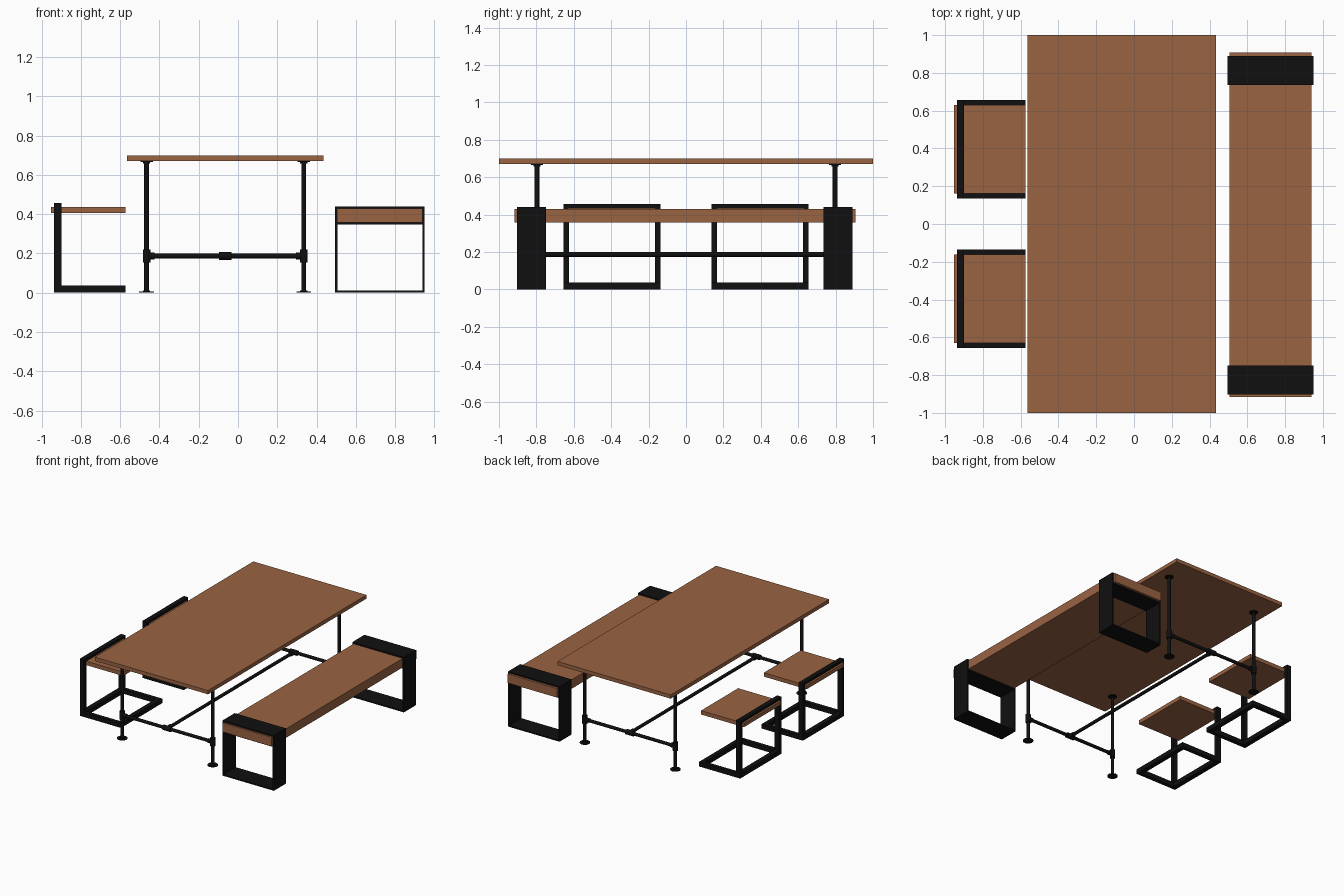
import bpy
from mathutils import Vector

if "Cube" in bpy.data.objects:
    bpy.data.objects.remove(bpy.data.objects["Cube"])


def material(name, rgb):
    m = bpy.data.materials.new(name)
    m.diffuse_color = (*rgb, 1)
    m.use_nodes = True
    m.node_tree.nodes["Principled BSDF"].inputs["Base Color"].default_value = m.diffuse_color
    return m


WOOD = material("brown wood", (0.32, 0.125, 0.055))
BLACK = material("black metal", (0.005, 0.005, 0.005))


def box(name, x, y, z, mat):
    """Box given by (low, high) ranges."""
    c = [(a + b) / 2 for a, b in (x, y, z)]
    bpy.ops.mesh.primitive_cube_add(size=1, location=c)
    o = bpy.context.object
    o.scale = [abs(b - a) for a, b in (x, y, z)]
    bpy.ops.object.transform_apply(location=False, rotation=False, scale=True)
    o.name = name
    o.data.materials.append(mat)


def pipe(name, a, b, r, sides=24):
    """Smooth cylinder from point a to point b."""
    a, b = Vector(a), Vector(b)
    bpy.ops.mesh.primitive_cylinder_add(vertices=sides, radius=r, depth=(b - a).length,
                                        location=(a + b) / 2)
    o = bpy.context.object
    o.rotation_euler = (b - a).to_track_quat('Z', 'Y').to_euler()
    o.name = name
    o.data.materials.append(BLACK)
    bpy.ops.object.shade_smooth_by_angle()


# Table top
box("table_top", (-0.565, 0.435), (-1, 1), (0.67, 0.70), WOOD)

# Pipe legs with flanges and fittings
XL, XR, XM, LY, BZ = -0.465, 0.335, -0.065, 0.797, 0.187
for y in (-LY, LY):
    inward = -1 if y > 0 else 1
    for x, s in ((XL, 1), (XR, -1)):
        pipe("table_leg", (x, y, 0), (x, y, 0.67), 0.0125)
        pipe("floor_flange", (x, y, 0), (x, y, 0.005), 0.038)
        pipe("floor_flange_hub", (x, y, 0.005), (x, y, 0.012), 0.018)
        pipe("top_flange", (x, y, 0.665), (x, y, 0.67), 0.032)
        pipe("top_flange_hub", (x, y, 0.658), (x, y, 0.665), 0.018)
        pipe("leg_tee", (x, y, 0.155), (x, y, 0.219), 0.02)
        pipe("leg_tee_arm", (x, y, BZ), (x + s * 0.04, y, BZ), 0.017)
    pipe("cross_pipe", (XL, y, BZ), (XR, y, BZ), 0.0125)
    pipe("centre_tee", (XM - 0.033, y, BZ), (XM + 0.033, y, BZ), 0.02)
    pipe("centre_tee_arm", (XM, y, BZ), (XM, y + inward * 0.04, BZ), 0.018)
pipe("long_pipe", (XM, -LY, BZ), (XM, LY, BZ), 0.0125)

# Bench: thick plank through two flat-bar hoops
box("bench_seat", (0.505, 0.94), (-0.917, 0.907), (0.357, 0.429), WOOD)
T = 0.011
for y in ((-0.903, -0.749), (0.736, 0.889)):
    box("bench_hoop_top", (0.495, 0.95), y, (0.429, 0.44), BLACK)
    box("bench_hoop_bottom", (0.495, 0.95), y, (0, T), BLACK)
    box("bench_hoop_shelf", (0.506, 0.939), y, (0.348, 0.357), BLACK)
    box("bench_hoop_left", (0.495, 0.495 + T), y, (T, 0.429), BLACK)
    box("bench_hoop_right", (0.95 - T, 0.95), y, (T, 0.429), BLACK)

# Two stools: rectangular floor frame, upright arch and cantilevered seat
for c in (-0.396, 0.396):
    y0, y1, w = c - 0.26, c + 0.26, 0.03
    back = (-0.938, -0.9)
    box("stool_seat", (-0.953, -0.574), (c - 0.234, c + 0.234), (0.405, 0.436), WOOD)
    box("stool_top_bar", back, (y0, y1), (0.42, 0.456), BLACK)
    box("stool_back_base", back, (y0, y1), (0, 0.036), BLACK)
    box("stool_front_base", (-0.61, -0.574), (y0, y1), (0, 0.036), BLACK)
    for side in ((y0, y0 + w), (y1 - w, y1)):
        box("stool_upright", back, side, (0.036, 0.42), BLACK)
        box("stool_side_base", (-0.9, -0.61), side, (0, 0.036), BLACK)
